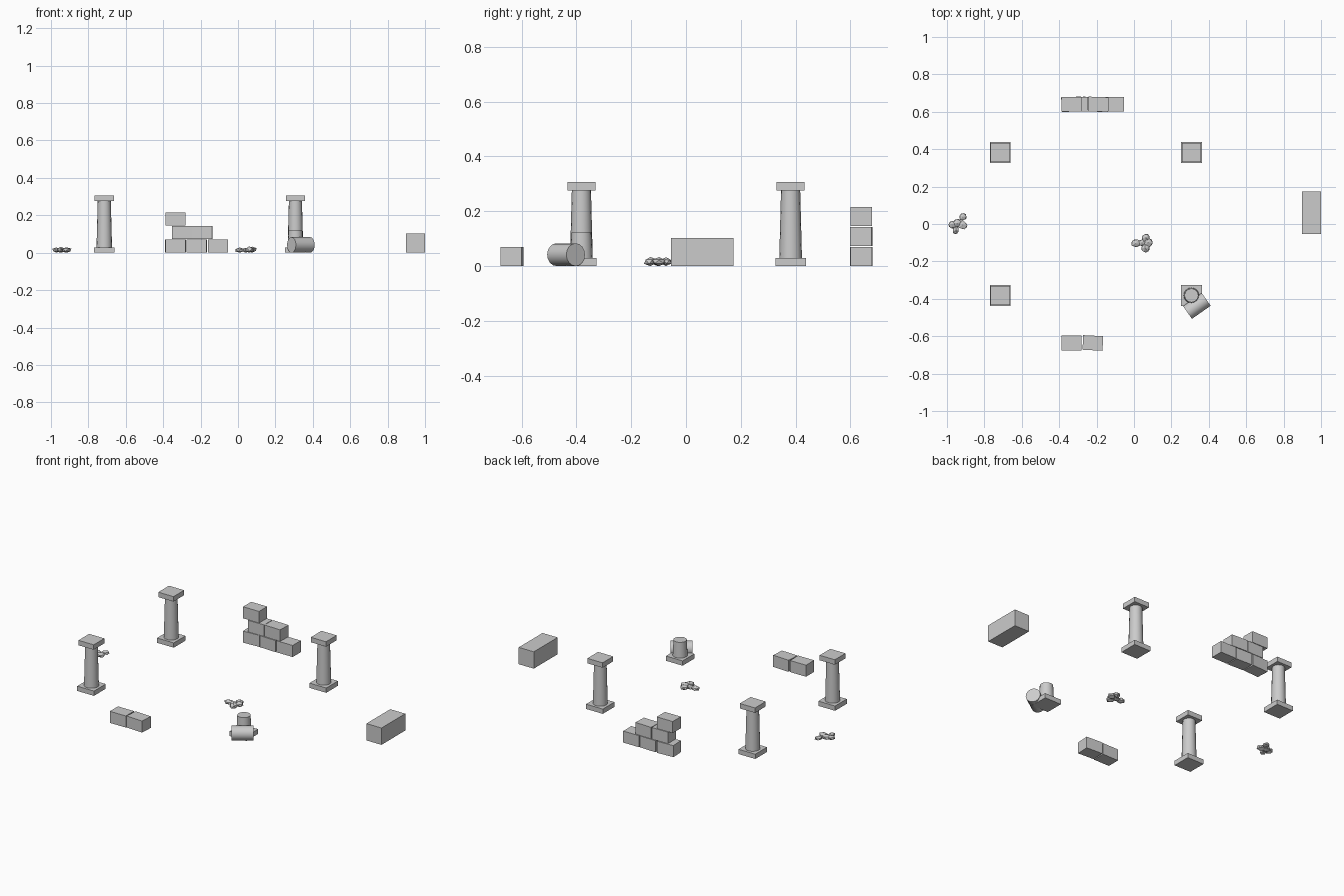
import bpy, bmesh, random
from math import radians
from mathutils import Matrix, Vector

if "Cube" in bpy.data.objects:
    bpy.data.objects.remove(bpy.data.objects["Cube"])

random.seed(4)


def finish(name, bm, loc, rot=(0, 0, 0), smooth=False):
    me = bpy.data.meshes.new(name)
    bm.normal_update()
    bm.to_mesh(me)
    bm.free()
    ob = bpy.data.objects.new(name, me)
    bpy.context.collection.objects.link(ob)
    ob.location = loc
    ob.rotation_euler = rot
    if smooth:
        bpy.ops.object.select_all(action='DESELECT')
        ob.select_set(True)
        bpy.context.view_layer.objects.active = ob
        bpy.ops.object.shade_smooth_by_angle(angle=radians(35))
    return ob


def block(name, x, y, z0, size, yaw=0):
    bm = bmesh.new()
    bmesh.ops.create_cube(bm, size=1, matrix=Matrix.Diagonal((*size, 1)))
    return finish(name, bm, (x, y, z0 + size[2] / 2), (0, 0, radians(yaw)))


def drum(name, loc, r1, r2, h, rot=(0, 0, 0)):
    bm = bmesh.new()
    bmesh.ops.create_cone(bm, cap_ends=True, segments=16, radius1=r1, radius2=r2, depth=h)
    return finish(name, bm, loc, rot, smooth=True)


def rock(name, x, y, r, h):
    bm = bmesh.new()
    bmesh.ops.create_icosphere(bm, subdivisions=1, radius=1)
    for v in bm.verts:
        v.co *= random.uniform(0.88, 1.08)
    scale = Vector((r * random.uniform(0.9, 1.15), r * random.uniform(0.75, 1.0), h / 2))
    bmesh.ops.scale(bm, vec=scale, verts=bm.verts)
    zmin = min(v.co.z for v in bm.verts)
    return finish(name, bm, (x, y, -zmin), (0, 0, random.uniform(0, 6.28)))


# Three standing columns
for i, (x, y) in enumerate([(-0.715, 0.382), (0.307, 0.382), (-0.715, -0.382)]):
    block(f"column_base_{i}", x, y, 0, (0.112, 0.112, 0.029))
    drum(f"column_shaft_{i}", (x, y, 0.1525), 0.0415, 0.035, 0.249)
    block(f"column_capital_{i}", x, y, 0.276, (0.102, 0.102, 0.03))

# Broken column: stump and fallen drum
block("broken_column_base", 0.307, -0.382, 0, (0.112, 0.112, 0.029))
drum("broken_column_stump", (0.307, -0.382, 0.075), 0.0415, 0.037, 0.094)
drum("fallen_drum", (0.336, -0.438, 0.0415), 0.0415, 0.0415, 0.122,
     (0, radians(90), radians(35)))

# Ruined walls, course by course: x, course, yaw
BRICK = (0.107, 0.078, 0.07)
back = [(-0.334, 0, 3), (-0.221, 0, -2), (-0.108, 0, 0),
        (-0.300, 1, 1), (-0.190, 1, -2), (-0.333, 2, 0)]
for i, (x, course, yaw) in enumerate(back):
    block(f"back_wall_block_{i}", x, 0.64, course * 0.073, BRICK, yaw)
for i, (x, yaw) in enumerate([(-0.333, 0), (-0.22, -3)]):
    block(f"front_wall_block_{i}", x, -0.636, 0, BRICK, yaw)

# Long stone block
block("stone_slab", 0.949, 0.06, 0, (0.101, 0.228, 0.102))

# Rubble heaps
heaps = [[(-0.915, 0.038), (-0.945, 0.004), (-0.972, -0.004), (-0.953, -0.034), (-0.918, -0.005)],
         [(0.062, -0.073), (0.01, -0.104), (0.043, -0.10), (0.076, -0.098), (0.06, -0.13)]]
for h, heap in enumerate(heaps):
    for i, (x, y) in enumerate(heap):
        rock(f"rubble_{h}_{i}", x, y, random.uniform(0.022, 0.028), random.uniform(0.026, 0.034))
